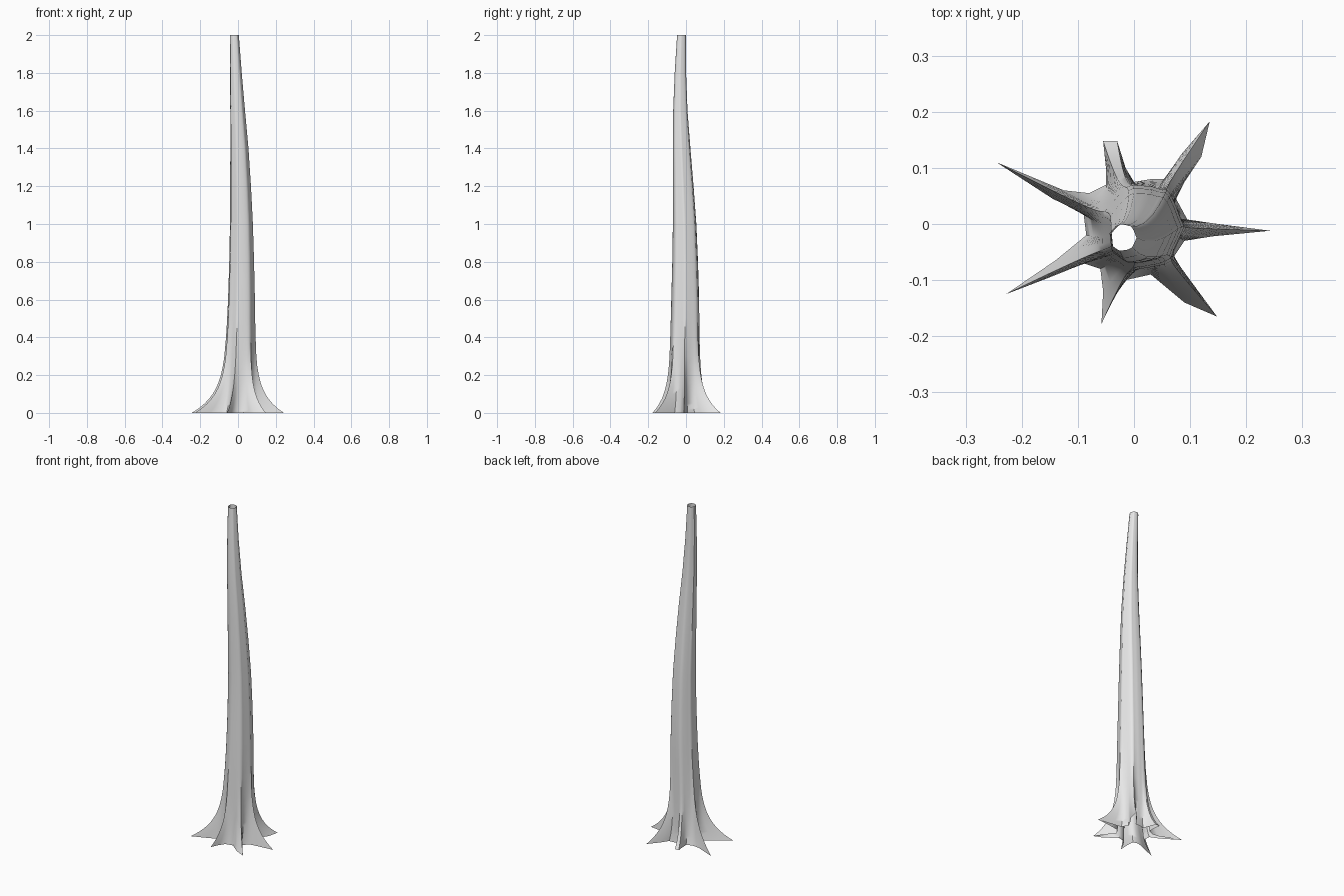
import bpy, bmesh, math

if "Cube" in bpy.data.objects:
    bpy.data.objects.remove(bpy.data.objects["Cube"])

# Ground outline of the flared roots, counter-clockwise from the right-hand root
ROOTS = [(.243, -.012), (.15, 0), (.095, .008), (.075, .045), (.09, .075), (.12, .12),
         (.135, .183), (.085, .125), (.055, .08), (.03, .08), (0, .075), (-.015, .1),
         (-.03, .148), (-.055, .148), (-.05, .1), (-.05, .07), (-.08, .055), (-.125, .06),
         (-.245, .11), (-.145, .045), (-.09, .02), (-.085, -.02), (-.14, -.065),
         (-.228, -.125), (-.15, -.095), (-.09, -.07), (-.06, -.08), (-.055, -.12),
         (-.058, -.178), (-.035, -.13), (-.015, -.1), (.03, -.09), (.06, -.115),
         (.09, -.14), (.148, -.165), (.1, -.1), (.07, -.06), (.09, -.03), (.14, -.022)]

# Trunk extents: height, x min, x max, y min, y max
TRUNK = [(0, -.075, .085, -.085, .075), (.4, -.062, .088, -.083, .074),
         (.6, -.054, .087, -.079, .073), (.8, -.048, .083, -.074, .067),
         (1, -.044, .077, -.071, .058), (1.2, -.043, .067, -.071, .043),
         (1.4, -.042, .054, -.071, .026), (1.6, -.042, .036, -.069, .010),
         (1.8, -.043, .019, -.061, .002), (2, -.044, .004, -.048, 0)]
HEIGHTS = [0, .015, .03, .05, .075, .1, .13, .16, .2, .25, .3, .4, .5] + [.6 + .1 * i for i in range(15)]


def trunk_extents(z):
    for a, b in zip(TRUNK, TRUNK[1:]):
        if z <= b[0] + 1e-6:
            t = (z - a[0]) / (b[0] - a[0])
            return [p + (q - p) * t for p, q in zip(a[1:], b[1:])]
    return TRUNK[-1][1:]


def ring(z):
    x0, x1, y0, y1 = trunk_extents(z)
    flare = math.exp(-z / .1)
    points = []
    for i, (gx, gy) in enumerate(ROOTS):
        even = 2 * math.pi * i / len(ROOTS)
        real = math.atan2(gy, gx)
        real += 2 * math.pi * round((even - real) / (2 * math.pi))
        a = (even + real) / 2
        # shallow flutes carry each root up the trunk
        swell = .97 + .8 * (math.hypot(gx, gy) - .12) * (1 - .5 * z / 2)
        swell = min(swell, 1.03)
        bx = (x0 + x1) / 2 + (x1 - x0) / 2 * swell * math.cos(a)
        by = (y0 + y1) / 2 + (y1 - y0) / 2 * swell * math.sin(a)
        points.append((bx + (gx - bx) * flare, by + (gy - by) * flare, z))
    return points


# Hollow trunk with roots, open at both ends
bm = bmesh.new()
rings = [[bm.verts.new(p) for p in ring(z)] for z in HEIGHTS]
n = len(ROOTS)
for low, high in zip(rings, rings[1:]):
    for i in range(n):
        j = (i + 1) % n
        bm.faces.new((low[i], low[j], high[j], high[i]))
mesh = bpy.data.meshes.new("trunk")
bm.to_mesh(mesh)
bm.free()
trunk = bpy.data.objects.new("trunk", mesh)
bpy.context.collection.objects.link(trunk)

grey = bpy.data.materials.new("pale grey")
grey.diffuse_color = (.8, .8, .8, 1)
grey.use_nodes = True
grey.node_tree.nodes["Principled BSDF"].inputs["Base Color"].default_value = grey.diffuse_color
mesh.materials.append(grey)

bpy.context.view_layer.objects.active = trunk
trunk.select_set(True)
bpy.ops.object.shade_smooth_by_angle(angle=math.radians(50))
